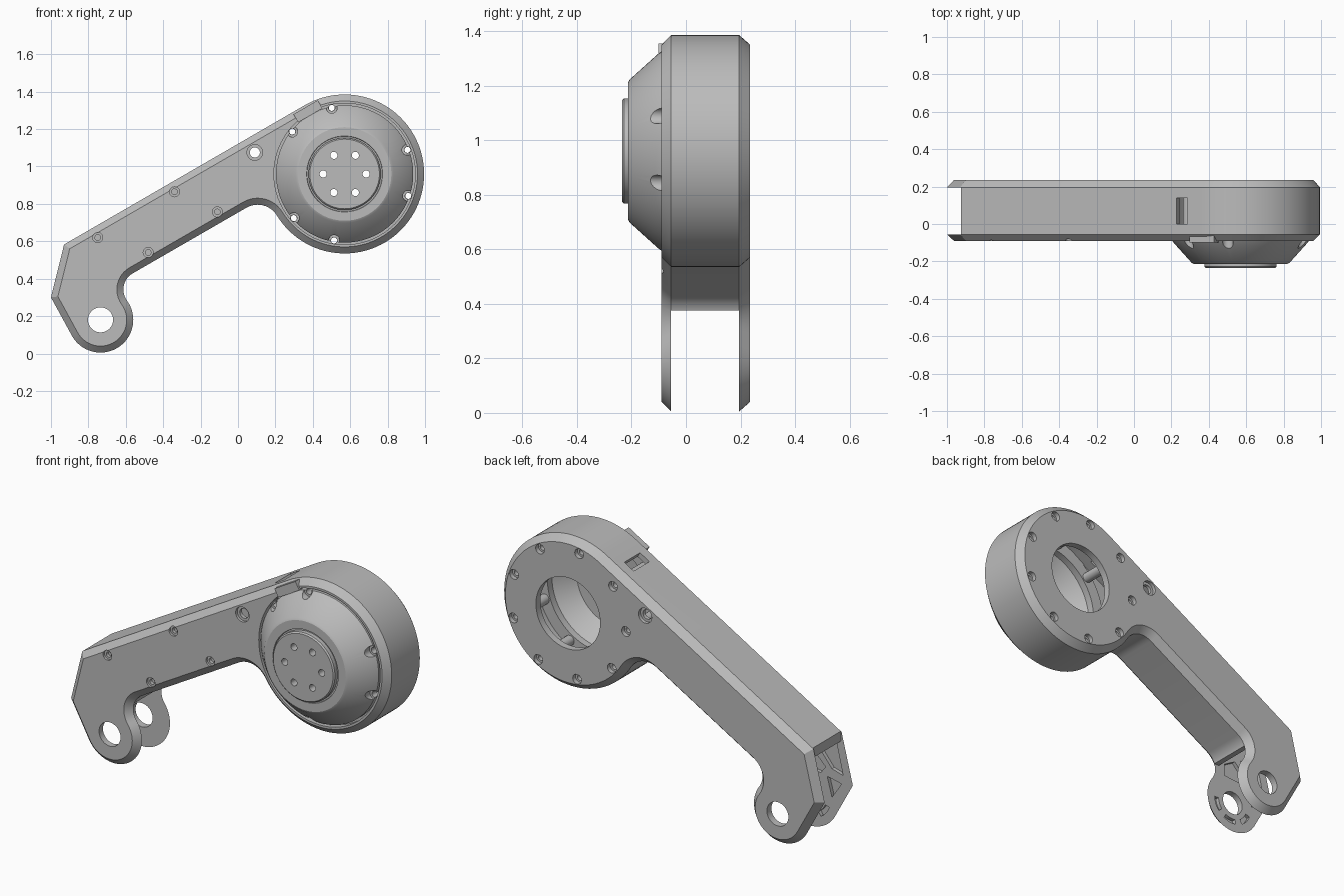
import bpy, bmesh
from math import sin, cos, pi, radians, atan2, acos, sqrt
from mathutils import Vector, Matrix

if "Cube" in bpy.data.objects:
    bpy.data.objects.remove(bpy.data.objects["Cube"])

grey = bpy.data.materials.new("machined grey")
grey.use_nodes = True
grey.diffuse_color = (0.5, 0.5, 0.5, 1)
grey.node_tree.nodes["Principled BSDF"].inputs["Base Color"].default_value = (0.5, 0.5, 0.5, 1)

HUB, R = Vector((0.57, 0.96)), 0.425
EYE, E = Vector((-0.735, 0.18)), 0.175
FRONT, INNER_F, INNER_B, BACK = -0.09, -0.055, 0.195, 0.235


def polar(c, r, a):
    return Vector((c[0] + r * cos(a), c[1] + r * sin(a)))


def arc(c, r, a0, a1, n):
    return [polar(c, r, a0 + (a1 - a0) * i / n) for i in range(n + 1)]


def angle(a, b):
    return atan2(b[1] - a[1], b[0] - a[0])


def inset(pts, d):
    """Mitred inward offset of a counter-clockwise outline."""
    out = []
    for i, p in enumerate(pts):
        a = (p - pts[i - 1]).normalized()
        b = (pts[(i + 1) % len(pts)] - p).normalized()
        na, nb = Vector((-a.y, a.x)), Vector((-b.y, b.x))
        out.append(p + (na + nb) * d / (1 + na.dot(nb)))
    return out


def loft(bm, rings):
    """Closed solid through (y, outline) rings."""
    loops = [[bm.verts.new((p[0], y, p[1])) for p in pts] for y, pts in rings]
    for lo, hi in zip(loops, loops[1:]):
        for i in range(len(lo)):
            j = (i + 1) % len(lo)
            bm.faces.new((lo[i], lo[j], hi[j], hi[i]))
    bm.faces.new(loops[0])
    bm.faces.new(loops[-1])


def lathe(bm, c, profile, seg=24, closed=False):
    """Solid turned about the y axis through c; profile holds (radius, y)."""
    vs = [bm.verts.new((c[0] + r, y, c[1])) for r, y in profile]
    es = [bm.edges.new(pair) for pair in zip(vs, vs[1:])]
    if closed:
        es.append(bm.edges.new((vs[-1], vs[0])))
    bmesh.ops.spin(bm, geom=vs + es, cent=(c[0], 0, c[1]), axis=(0, 1, 0),
                   angle=2 * pi, steps=seg, use_merge=True)
    bmesh.ops.remove_doubles(bm, verts=bm.verts[:], dist=1e-5)


def rod(bm, c, r, y0, y1, seg=24):
    lathe(bm, c, [(0, y0), (r, y0), (r, y1), (0, y1)], seg)


def box(bm, c, y, size):
    """Box aligned with the sloping arm."""
    m = (Matrix.Translation((c[0], y, c[1])) @ Matrix.Rotation(-pi / 6, 4, 'Y')
         @ Matrix.Diagonal((*size, 1)))
    bmesh.ops.create_cube(bm, size=1, matrix=m)


def finish(bm, name):
    bmesh.ops.recalc_face_normals(bm, faces=bm.faces[:])
    me = bpy.data.meshes.new(name)
    bm.to_mesh(me)
    bm.free()
    ob = bpy.data.objects.new(name, me)
    me.materials.append(grey)
    bpy.context.collection.objects.link(ob)
    return ob


def activate(ob):
    bpy.ops.object.select_all(action='DESELECT')
    ob.select_set(True)
    bpy.context.view_layer.objects.active = ob


def cut(ob, bm):
    tool = finish(bm, "cutter")
    tool.hide_render = True
    mod = ob.modifiers.new("cut", 'BOOLEAN')
    mod.operation, mod.solver, mod.object = 'DIFFERENCE', 'EXACT', tool
    activate(ob)
    bpy.ops.object.modifier_apply(modifier=mod.name)
    bpy.data.objects.remove(tool)


def smooth(ob):
    activate(ob)
    bpy.ops.object.shade_smooth_by_angle(angle=radians(25))


# Arm outline: round head, sloping beam, clevis eye and two blended inner corners
U, N, P0 = Vector((cos(pi / 6), 0.5)), Vector((0.5, -cos(pi / 6))), Vector((-0.2, 0.638))


def blend(c, r, rf, side):
    d, t = (c - P0).dot(N), (c - P0).dot(U)
    return P0 + U * (t + side * sqrt((r + rf) ** 2 - (d - rf) ** 2)) + N * rf


b1, b2 = blend(HUB, R, 0.12, -1), blend(EYE, E, 0.1, 1)
heel = Vector((-1, 0.3))
tangent = angle(EYE, heel) + acos(E / (heel - EYE).length)
outline = arc(HUB, R, angle(HUB, b1), 2 * pi / 3, 72)
outline += [Vector((-0.93, 0.583)), heel]
outline += arc(EYE, E, tangent, angle(EYE, b2) + 2 * pi, 32)
outline += arc(b2, 0.1, angle(b2, EYE) + 2 * pi, 2 * pi / 3, 12)[1:]
outline += arc(b1, 0.12, 2 * pi / 3, angle(b1, HUB), 12)[:-1]

# Chamfered arm housing
bm = bmesh.new()
loft(bm, [(FRONT, inset(outline, 0.035)), (INNER_F, outline),
          (INNER_B, outline), (BACK, inset(outline, 0.035))])
housing = finish(bm, "arm_housing")

# Hollow interior
bm = bmesh.new()
cavity = inset(outline, 0.03)
loft(bm, [(INNER_F, cavity), (INNER_B, cavity)])
cut(housing, bm)

# Open fork end
bm = bmesh.new()
fork = [(-0.925, 0.7), (-0.925, 0.53), (-0.66, 0.375), (-0.4, 0.375),
        (-0.4, -0.1), (-1.1, -0.1), (-1.1, 0.7)]
loft(bm, [(INNER_F, fork), (INNER_B, fork)])
cut(housing, bm)

# Hub seat, bearing opening, pivot holes, cable slot and screw holes
screws = [polar(HUB, 0.36, radians(21 + 40 * i)) for i in range(9)]
hub_screws = [s for i, s in enumerate(screws) if i % 3 != 1]
bm = bmesh.new()
rod(bm, HUB, 0.378, -0.3, 0, 72)
rod(bm, HUB, 0.2, 0.1, 0.4, 64)
rod(bm, EYE, 0.067, -0.3, 0.4, 36)
box(bm, (0.257, 1.27), 0.07, (0.068, 0.14, 0.15))
for s in screws:
    lathe(bm, s, [(0, 0.1), (0.016, 0.1), (0.016, 0.21), (0.027, 0.21), (0.027, 0.3), (0, 0.3)])
lathe(bm, (0.09, 1.075), [(0, -0.3), (0.042, -0.3), (0.042, -0.075), (0.027, -0.075),
                          (0.027, 0.215), (0.042, 0.215), (0.042, 0.3), (0, 0.3)])
for s in [(-0.75, 0.62), (-0.34, 0.865), (-0.48, 0.54), (-0.11, 0.757)]:
    lathe(bm, s, [(0, -0.3), (0.027, -0.3), (0.027, -0.078), (0.015, -0.078),
                  (0.015, -0.06), (0, -0.06)])
cut(housing, bm)

# Lightening pockets inside the front fork plate
bm = bmesh.new()
pockets = [[(-0.9, 0.51), (-0.94, 0.34), (-0.87, 0.36), (-0.79, 0.46)],
           [(-0.93, 0.29), (-0.87, 0.2), (-0.84, 0.31)],
           [(-0.83, 0.36), (-0.8, 0.32), (-0.68, 0.33), (-0.68, 0.4), (-0.75, 0.44)]]
for a in (200, 260, 320):
    a0, a1 = radians(a), radians(a + 38)
    pockets.append(arc(EYE, 0.125, a0, a1, 8) + arc(EYE, 0.098, a1, a0, 8))
for p in pockets:
    loft(bm, [(-0.076, p), (-0.03, p)])
cut(housing, bm)
smooth(housing)

# Screw sleeves inside the round head
bm = bmesh.new()
for s in screws:
    lathe(bm, s, [(0.016, -0.045), (0.028, -0.045), (0.028, INNER_B), (0.016, INNER_B)], closed=True)
smooth(finish(bm, "screw_sleeves"))

# Domed hub cover with raised centre plate
bm = bmesh.new()
lathe(bm, HUB, [(0, -0.235), (0.186, -0.235), (0.193, -0.228), (0.193, -0.205), (0.201, -0.205),
                (0.203, -0.213), (0.25, -0.213), (0.262, -0.207), (0.343, -0.117), (0.358, -0.1),
                (0.367, -0.088), (0.367, -0.055), (0.392, -0.055), (0.392, -0.045),
                (0.325, -0.045), (0.325, -0.085), (0.24, -0.185), (0, -0.195)], 72)
cover = finish(bm, "hub_cover")
bm = bmesh.new()
for i in range(6):
    rod(bm, polar(HUB, 0.115, i * pi / 3), 0.019, -0.4, -0.1)
for s in hub_screws:
    lathe(bm, s, [(0, -0.4), (0.029, -0.4), (0.029, -0.085), (0.017, -0.085), (0.017, 0), (0, 0)])
cut(cover, bm)
smooth(cover)

# Locating tab beside the hub
bm = bmesh.new()
box(bm, (0.374, 1.295), -0.075, (0.15, 0.05, 0.05))
finish(bm, "locating_tab")
